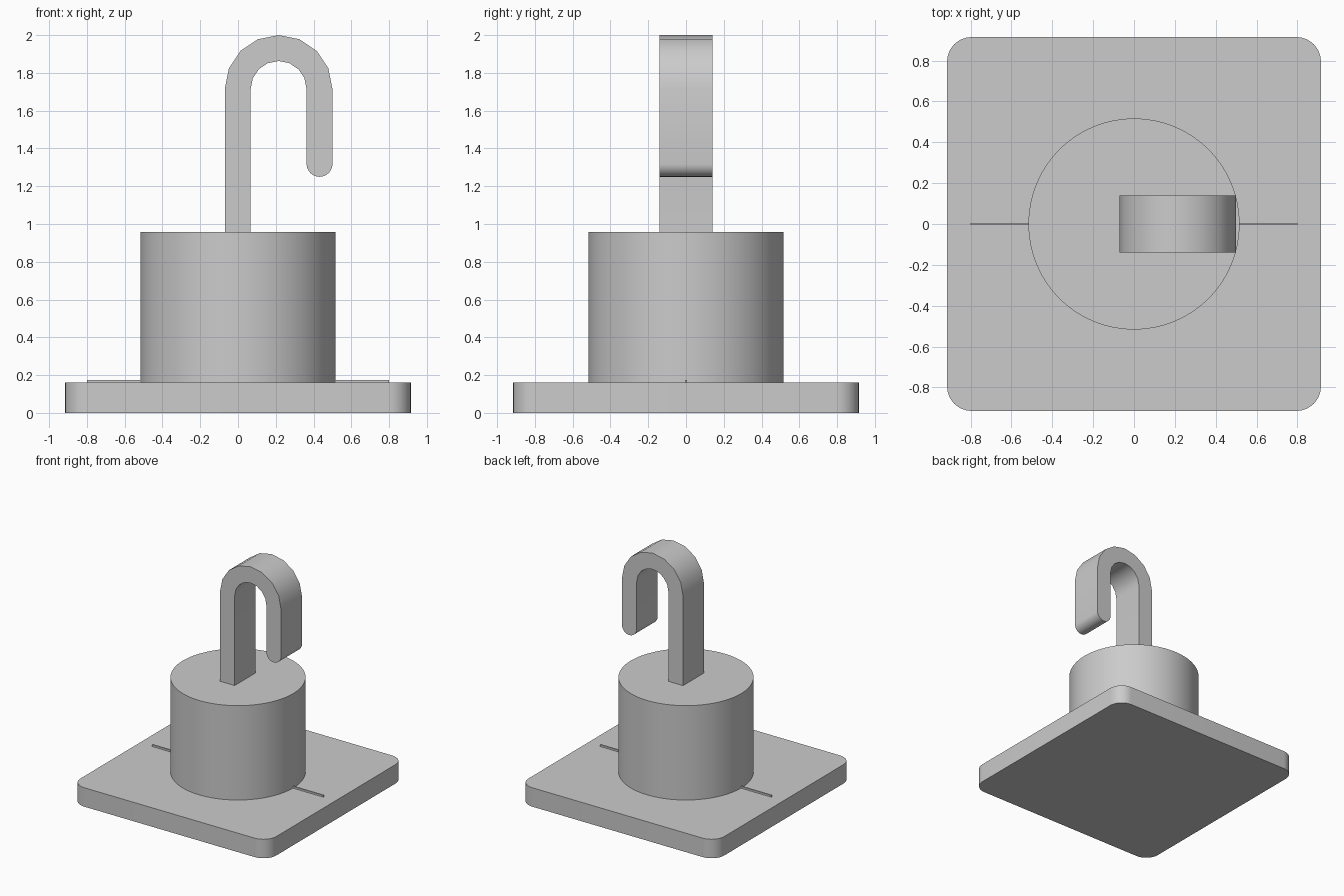
import bpy
import bmesh
from math import cos, sin, pi, radians
from mathutils import Vector

cube = bpy.data.objects.get("Cube")
if cube:
    bpy.data.objects.remove(cube, do_unlink=True)

grey = bpy.data.materials.new("plain_grey")
grey.use_nodes = True
colour = (0.6, 0.6, 0.6, 1)
grey.diffuse_color = colour
grey.node_tree.nodes["Principled BSDF"].inputs["Base Color"].default_value = colour


def arc(cx, cy, r, start, end, steps):
    angles = [radians(start + (end - start) * i / steps) for i in range(steps + 1)]
    return [(cx + r * cos(a), cy + r * sin(a)) for a in angles]


def prism(name, outline, low, high, along_y=False):
    """Extrude a closed outline along z, or along y for an x-z outline."""
    bm = bmesh.new()
    place = (lambda p: (p[0], low, p[1])) if along_y else (lambda p: (p[0], p[1], low))
    face = bm.faces.new([bm.verts.new(place(p)) for p in outline])
    extruded = bmesh.ops.extrude_face_region(bm, geom=[face])["geom"]
    offset = Vector((0, high - low, 0)) if along_y else Vector((0, 0, high - low))
    bmesh.ops.translate(bm, vec=offset,
                        verts=[v for v in extruded if isinstance(v, bmesh.types.BMVert)])
    bmesh.ops.recalc_face_normals(bm, faces=bm.faces)
    mesh = bpy.data.meshes.new(name)
    bm.to_mesh(mesh)
    bm.free()
    mesh.materials.append(grey)
    obj = bpy.data.objects.new(name, mesh)
    bpy.context.collection.objects.link(obj)
    bpy.ops.object.select_all(action="DESELECT")
    obj.select_set(True)
    bpy.context.view_layer.objects.active = obj
    bpy.ops.object.shade_smooth_by_angle(angle=radians(30))
    return obj


# Square base plate with rounded corners
half, corner = 0.915, 0.12
inner = half - corner
plate = []
for start, sx, sy in ((0, 1, 1), (90, -1, 1), (180, -1, -1), (270, 1, -1)):
    plate += arc(sx * inner, sy * inner, corner, start, start + 90, 8)
prism("base_plate", plate, 0, 0.16)

# Round body
prism("body", arc(0, 0, 0.517, 0, 360, 64)[:-1], 0.16, 0.957)

# Thin ridges on the plate, either side of the body
for side, sign in (("left", 1), ("right", -1)):
    xs = sorted((sign * 0.5, sign * 0.8))
    w = 0.006
    prism(side + "_ridge", [(xs[0], -w), (xs[1], -w), (xs[1], w), (xs[0], w)], 0.16, 0.175)

# Flat bar hook: stem, arch and rounded tip
cx, cz, outer, inside = 0.215, 1.715, 0.285, 0.148
tip_r = (outer - inside) / 2
hook = [(cx - inside, 0.955), (cx - outer, 0.955)]
hook += arc(cx, cz, outer, 180, 0, 8)
hook += arc(cx + inside + tip_r, 1.25 + tip_r, tip_r, 0, -180, 16)
hook += arc(cx, cz, inside, 0, 180, 8)
prism("hook", hook, -0.14, 0.14, along_y=True)
